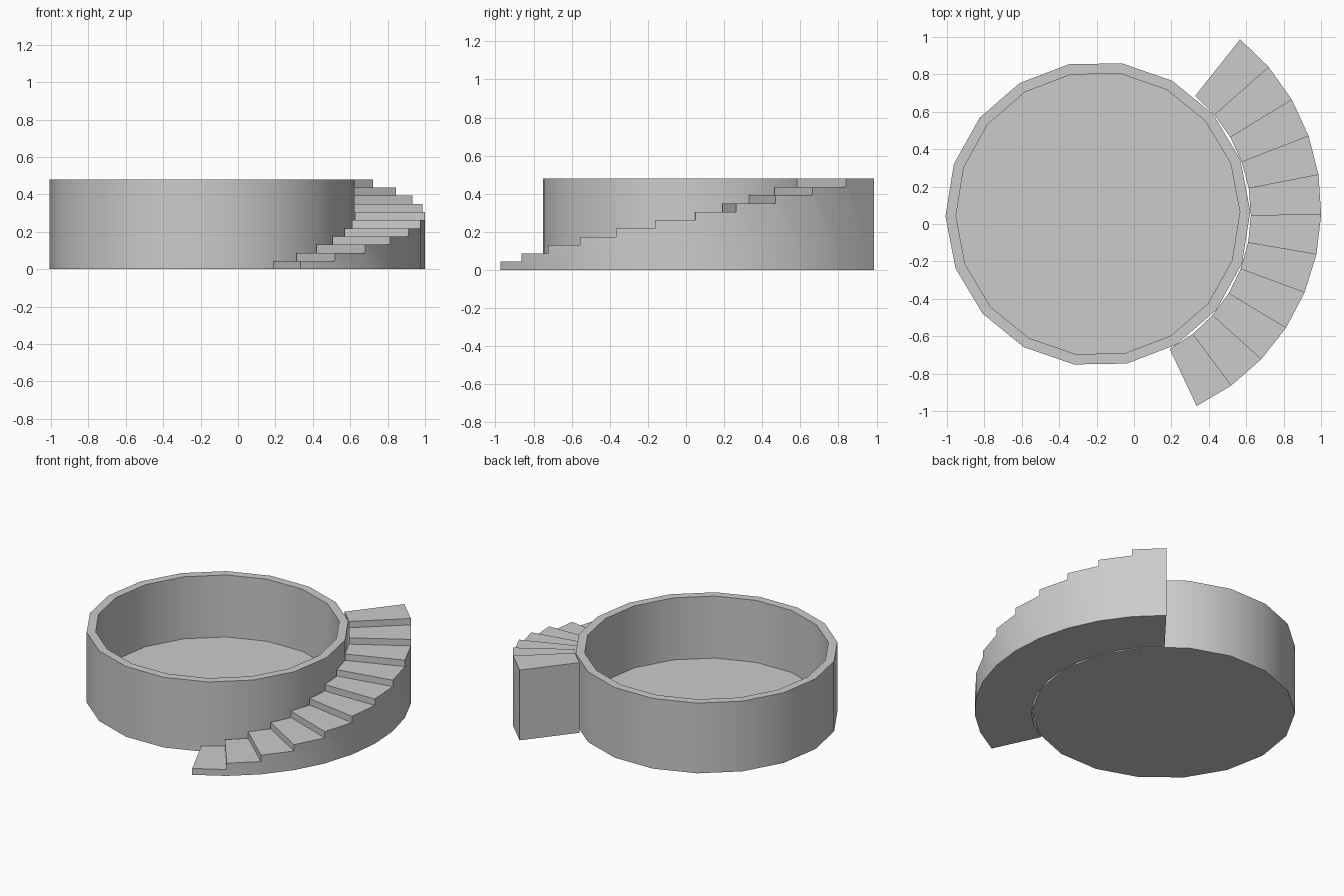
import bpy
from math import sin, cos, radians

if "Cube" in bpy.data.objects:
    bpy.data.objects.remove(bpy.data.objects["Cube"])

HEIGHT = 0.48
TUB_CENTRE = (-0.193, 0.054)
TUB_RADIUS = 0.815


def polar(centre, radius, degrees, z):
    a = radians(degrees)
    return (centre[0] + radius * cos(a), centre[1] + radius * sin(a), z)


def make_object(name, verts, faces):
    mesh = bpy.data.meshes.new(name)
    mesh.from_pydata(verts, [], faces)
    mesh.update()
    obj = bpy.data.objects.new(name, mesh)
    bpy.context.collection.objects.link(obj)
    bpy.ops.object.select_all(action='DESELECT')
    obj.select_set(True)
    bpy.context.view_layer.objects.active = obj
    bpy.ops.object.shade_smooth_by_angle(angle=radians(30))
    return obj


# Tub: an 18-sided open basin with a thick wall and floor
def build_tub(sides=18, turn=0.9, wall=0.056):
    inner = TUB_RADIUS - wall
    rings = [(TUB_RADIUS, 0), (TUB_RADIUS, HEIGHT), (inner, HEIGHT), (inner, wall)]
    verts = [polar(TUB_CENTRE, r, turn + 360 * k / sides, z)
             for r, z in rings for k in range(sides)]
    faces = [tuple(reversed(range(sides))),
             tuple(range(3 * sides, 4 * sides))]
    for ring in range(3):
        for k in range(sides):
            a, b = ring * sides + k, ring * sides + (k + 1) % sides
            faces.append((a, b, b + sides, a + sides))
    return make_object("tub", verts, faces)


# Curved stair: solid steps climbing around the outside of the tub
def build_stair(steps=11):
    rise = HEIGHT / steps
    verts, faces, index = [], [], {}

    def v(side, i, level):
        key = (side, i, level)
        if key not in index:
            t = i / steps
            if side == "in":
                p = polar(TUB_CENTRE, 0.818, -62 + 112.5 * t, level * rise)
            else:
                p = polar((-0.165, 0.08), 1.166, -64.6 + 115.7 * t, level * rise)
            index[key] = len(verts)
            verts.append(p)
        return index[key]

    for i in range(steps):
        j = i + 1
        # tread, riser and underside
        faces.append((v("in", i, j), v("out", i, j), v("out", j, j), v("in", j, j)))
        faces.append((v("in", i, i), v("out", i, i), v("out", i, j), v("in", i, j)))
        faces.append((v("in", i, 0), v("in", j, 0), v("out", j, 0), v("out", i, 0)))
        # outer and inner side walls down to the ground
        low = [i] if i else []
        outer = [v("out", i, 0), v("out", j, 0), v("out", j, j), v("out", i, j)]
        inner = [v("in", i, 0), v("in", j, 0), v("in", j, j), v("in", i, j)]
        outer += [v("out", i, k) for k in low]
        inner += [v("in", i, k) for k in low]
        faces += [tuple(outer), tuple(reversed(inner))]
    # tall back end
    n = steps
    faces.append((v("in", n, 0), v("in", n, n), v("out", n, n), v("out", n, 0)))
    return make_object("curved_stair", verts, faces)


build_tub()
build_stair()
